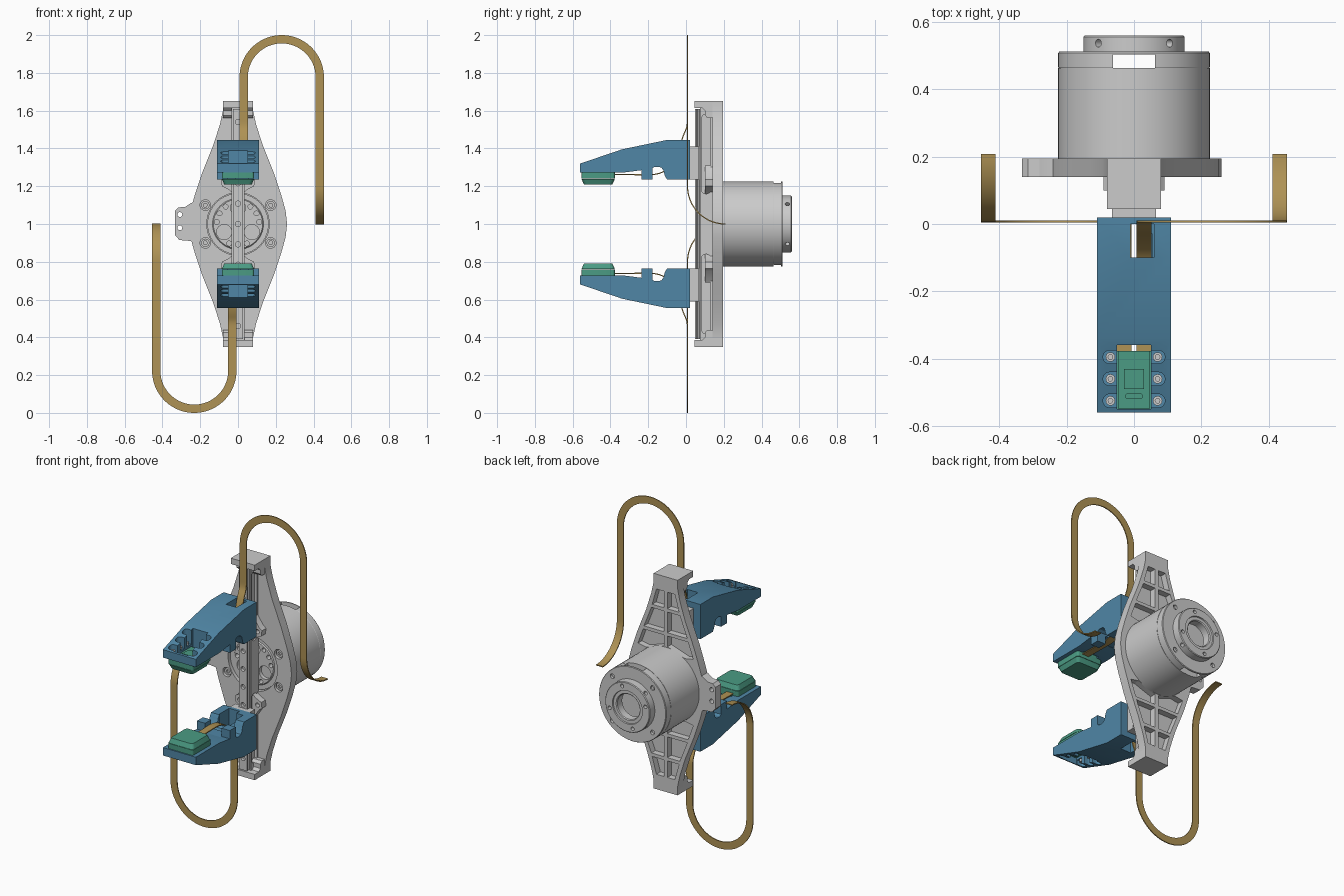
import bpy, bmesh
from math import sin, cos, pi, radians
from mathutils import Vector, Matrix
from mathutils.geometry import interpolate_bezier

if "Cube" in bpy.data.objects:
    bpy.data.objects.remove(bpy.data.objects["Cube"])


def material(name, col):
    m = bpy.data.materials.new(name)
    m.diffuse_color = (*col, 1)
    m.use_nodes = True
    m.node_tree.nodes["Principled BSDF"].inputs["Base Color"].default_value = m.diffuse_color
    return m


BLUE = material("blue", (0.08, 0.24, 0.38))
GREEN = material("green", (0.07, 0.33, 0.23))
GOLD = material("gold", (0.43, 0.29, 0.09))
HALF_TURN = Matrix.Translation((0, 0, 1)) @ Matrix.Rotation(pi, 4, 'Y') @ Matrix.Translation((0, 0, -1))


def finish(name, bm, mat=None):
    bmesh.ops.recalc_face_normals(bm, faces=bm.faces)
    me = bpy.data.meshes.new(name)
    bm.to_mesh(me)
    bm.free()
    if mat:
        me.materials.append(mat)
    ob = bpy.data.objects.new(name, me)
    bpy.context.collection.objects.link(ob)
    return ob


def prism(name, pts, axis, a, b, mat=None, taper=1.0, mid=(0, 0)):
    """Polygon extruded along an axis; taper scales the far end about mid."""
    put = {'x': lambda u, v, w: (w, u, v), 'y': lambda u, v, w: (u, w, v), 'z': lambda u, v, w: (u, v, w)}[axis]
    bm = bmesh.new()
    lo = [bm.verts.new(put(u, v, a)) for u, v in pts]
    hi = [bm.verts.new(put(mid[0] + (u - mid[0]) * taper, mid[1] + (v - mid[1]) * taper, b)) for u, v in pts]
    bm.faces.new(lo)
    bm.faces.new(hi[::-1])
    n = len(pts)
    for i in range(n):
        j = (i + 1) % n
        bm.faces.new((lo[i], lo[j], hi[j], hi[i]))
    return finish(name, bm, mat)


def box(name, x0, x1, y0, y1, z0, z1, mat=None):
    return prism(name, [(x0, y0), (x1, y0), (x1, y1), (x0, y1)], 'z', z0, z1, mat)


def cyl(name, axis, u, v, r, a, b, mat=None, n=24):
    return prism(name, [(u + r * cos(2 * pi * i / n), v + r * sin(2 * pi * i / n)) for i in range(n)], axis, a, b, mat)


def round_rect(x0, x1, y0, y1, r):
    out = []
    for cx, cy, s in ((x1 - r, y1 - r, 0), (x0 + r, y1 - r, 90), (x0 + r, y0 + r, 180), (x1 - r, y0 + r, 270)):
        out += [(cx + r * cos(radians(s + t)), cy + r * sin(radians(s + t))) for t in range(0, 91, 18)]
    return out


def lathe(name, prof, n=72):
    """Closed (radius, y) profile turned about the motor axis."""
    bm = bmesh.new()
    rings = [[bm.verts.new((r * cos(2 * pi * i / n), y, 1 + r * sin(2 * pi * i / n))) for r, y in prof] for i in range(n)]
    for i in range(n):
        p, q = rings[i], rings[(i + 1) % n]
        for k in range(len(prof)):
            l = (k + 1) % len(prof)
            bm.faces.new((p[k], p[l], q[l], q[k]))
    return finish(name, bm)


def cut(ob, *cutters):
    bpy.context.view_layer.objects.active = ob
    for c in cutters:
        m = ob.modifiers.new("cut", 'BOOLEAN')
        m.operation, m.solver, m.object = 'DIFFERENCE', 'EXACT', c
        bpy.ops.object.modifier_apply(modifier=m.name)
        bpy.data.objects.remove(c)


def twin(ob):
    c = ob.copy()
    c.data = ob.data.copy()
    c.data.transform(HALF_TURN)
    c.name = ob.name.replace("upper", "lower")
    bpy.context.collection.objects.link(c)
    return c


# base plate: diamond outline, back pockets, hub opening, screw bores
q = [(.08, .65), (.08, .60), (.095, .53), (.13, .42), (.19, .27), (.23, .15), (.252, .07), (.26, 0)]
right = q + [(x, -z) for x, z in q[-2::-1]]
plate = prism("base_plate", [(x, 1 + z) for x, z in right] + [(-x, 1 + z) for x, z in right[::-1]
              if True], 'y', .14, .195)
pockets = [[(.012, .565), (.06, .565), (.09, .46), (.012, .46)],
           [(.012, .44), (.095, .44), (.145, .315), (.012, .315)],
           [(.012, .295), (.15, .295), (.185, .2), (.13, .19), (.012, .23)]]
for p in pockets:
    for sx in (1, -1):
        for sz in (1, -1):
            cut(plate, prism("c", [(sx * x, 1 + sz * z) for x, z in p], 'y', .157, .25))
cut(plate, cyl("c", 'y', 0, 1, .165, .1, .3, n=64))
for sx in (1, -1):
    for z in (.9, 1.1):
        cut(plate, cyl("c", 'y', sx * .173, z, .028, .1, .165))
        cut(cyl("plate_screw", 'y', sx * .173, z, .022, .15, .17), cyl("c", 'y', sx * .173, z, .011, .1, .16, n=6))

# side ear with two holes
ear = prism("side_ear", [(-.2, .88), (-.25, .91), (-.31, .915), (-.333, .94), (-.333, 1.07), (-.315, 1.088),
                         (-.28, 1.09), (-.25, 1.11), (-.2, 1.13)], 'y', .14, .195)
cut(ear, cyl("c", 'y', -.308, 1.05, .013, .1, .3), cyl("c", 'y', -.308, .98, .013, .1, .3))

# hub disc in the plate opening
hub = lathe("hub_disc", [(.0005, .152), (.13, .152), (.135, .158), (.162, .158), (.162, .2), (.0005, .2)])
for i in range(3):
    a = pi / 2 + i * 2 * pi / 3
    cut(hub, cyl("c", 'y', .085 * cos(a), 1 + .085 * sin(a), .04, .1, .175))
    for d in (-.62, .62, pi / 3):
        cut(hub, cyl("c", 'y', .113 * cos(a + d), 1 + .113 * sin(a + d), .013, .1, .18, n=16))

# spine, rail and end stops
spine = box("rail_spine", -.035, .035, .075, .145, .37, 1.63)
for s in (1, -1):
    for lo, hi in ((1.16, 1.58), (.42, .84)):
        cut(spine, prism("c", round_rect(.083, .13, lo, hi, .02), 'x', s * .02, s * .06))
rail = prism("slide_rail", [(-.027, .047), (.027, .047), (.027, .056), (.02, .061), (.02, .068), (.027, .073),
                            (.027, .08), (-.027, .08), (-.027, .073), (-.02, .068), (-.02, .061), (-.027, .056)],
             'z', .39, 1.61)
for i in range(11):
    cut(rail, cyl("c", 'y', 0, .46 + i * .108, .014, .0, .065, n=16))
stop = prism("upper_end_stop", [(.045, 1.65), (.045, 1.615), (.085, 1.615), (.1, 1.60), (.1, 1.575), (.115, 1.56),
                                (.195, 1.56), (.195, 1.65)], 'x', -.08, .08)
boss = prism("upper_plate_boss", [(-.02, 1.155), (.02, 1.155), (.045, 1.18), (.085, 1.20), (.09, 1.235), (.07, 1.25),
                                  (.03, 1.31), (-.03, 1.31), (-.07, 1.25), (-.09, 1.235), (-.085, 1.20),
                                  (-.045, 1.18)], 'y', .1, .142)
for s in (1, -1):
    cut(boss, cyl("c", 'y', s * .06, 1.222, .013, .05, .125, n=16))

# motor: body, slotted rear ring, output flange
lathe("motor_body", [(.0005, .19), (.225, .19), (.225, .463), (.0005, .463)])
ring = lathe("motor_rear_ring", [(.18, .46), (.222, .46), (.225, .466), (.225, .508), (.222, .512), (.08, .512),
                                 (.08, .502), (.18, .502)])
cut(ring, box("c", -.062, .062, .464, .503, .7, 1.3))
flange = lathe("output_flange", [(.075, .503), (.15, .503), (.15, .556), (.146, .56), (.1, .56), (.098, .553),
                                 (.08, .553), (.075, .548)])
for i in range(4):
    a = pi / 4 + i * pi / 2
    cut(ring, cyl("c", 'y', .19 * cos(a), 1 + .19 * sin(a), .014, .495, .6, n=16))
    cut(flange, cyl("c", 'y', .125 * cos(a + .5), 1 + .125 * sin(a + .5), .011, .53, .6, n=16))
    side = cyl("c", 'z', 0, .537, .012, .125, .2, n=16)
    side.data.transform(Matrix.Translation((0, 0, 1)) @ Matrix.Rotation(a, 4, 'Y'))
    cut(flange, side)

# upper finger with cable channel and sensor pocket
finger = prism("upper_finger", [(.02, 1.445), (-.1, 1.445), (-.34, 1.395), (-.56, 1.32), (-.56, 1.272), (-.335, 1.272),
                                (-.235, 1.285), (-.235, 1.235), (-.178, 1.235), (-.178, 1.295), (-.165, 1.303),
                                (-.145, 1.303), (-.13, 1.298), (-.12, 1.285), (-.112, 1.255), (-.1, 1.235),
                                (.02, 1.235)], 'x', -.11, .11, BLUE)
cut(finger, box("c", -.01, .06, -.1, 0, 1.2, 1.5), box("c", -.055, .055, -.25, -.03, 1.2, 1.285),
    box("c", -.05, .05, -.55, -.36, 1.2, 1.5))
screws = []
for s in (1, -1):
    for y in (-.395, -.46, -.525):
        cut(finger, prism("c", round_rect(min(s * .03, s * .092), max(s * .03, s * .092), y - .02, y + .02, .0195),
                          'z', 1.297, 1.5))
        screw = cyl("upper_sensor_screw", 'z', s * .07, y, .014, 1.29, 1.312)
        cut(screw, cyl("c", 'z', s * .07, y, .007, 1.304, 1.4, n=6))
        screws.append(screw)

# sensor pad
base = prism("upper_sensor_base", round_rect(-.085, .085, -.553, -.377, .012), 'z', 1.24, 1.273, GREEN)
pad = prism("upper_sensor_pad", round_rect(-.085, .085, -.553, -.377, .02), 'z', 1.238, 1.21, GREEN, .86, (0, -.465))
board = box("upper_sensor_board", -.048, .048, -.548, -.377, 1.27, 1.285, GREEN)
chip = box("upper_sensor_chip", -.03, .03, -.49, -.43, 1.28, 1.291, GREEN)
plug = prism("upper_sensor_plug", round_rect(-.025, .025, -.52, -.503, .006), 'z', 1.28, 1.295, GREEN)

# carriage on the rail
carriage = prism("upper_carriage", [(-.065, .018), (.065, .018), (.065, .07), (.03, .07), (.03, .045), (-.03, .045),
                                    (-.03, .07), (-.065, .07)], 'z', 1.235, 1.41)

# ribbon cable: from the pad, up through the finger, over the arch, down and back
path = []
curves = [[(-.40, 1.262), (-.33, 1.264), (-.27, 1.26), (-.2, 1.26)],
          [(-.2, 1.26), (-.06, 1.262), (-.045, 1.36), (-.02, 1.45)],
          [(-.02, 1.45), (-.005, 1.50), (.008, 1.5), (.008, 1.55)]]
for k, c in enumerate(curves):
    pts = interpolate_bezier(*[Vector((.03, y, z)) for y, z in c], 13)
    path += [(p, Vector((-1, 0, 0))) for p in pts[(k > 0):]]
for i in range(41):
    a = pi * (1 - i / 40)
    w = Vector((cos(a), 0, sin(a)))
    path.append((Vector((.2315, .008, 1.7765)) + w * .2015, w))
for i in range(19):
    a = pi + i / 18 * pi / 2
    path.append((Vector((.433, .208 + .2 * cos(a), 1.2 + .2 * sin(a))), Vector((1, 0, 0))))
bm = bmesh.new()
rows = []
for i, (p, w) in enumerate(path):
    t = path[min(i + 1, len(path) - 1)][0] - path[max(i - 1, 0)][0]
    n = t.cross(w).normalized() * .003
    w = w * .022
    rows.append([bm.verts.new(p + d) for d in (w + n, w - n, -w - n, n - w)])
for a, b in zip(rows, rows[1:]):
    for k in range(4):
        bm.faces.new((a[k], a[(k + 1) % 4], b[(k + 1) % 4], b[k]))
bm.faces.new(rows[0])
bm.faces.new(rows[-1][::-1])
cable = finish("upper_ribbon_cable", bm, GOLD)

# the lower half repeats the upper one, turned half round
for ob in [stop, boss, finger, base, pad, board, chip, plug, carriage, cable] + screws:
    twin(ob)

bpy.ops.object.select_all(action='SELECT')
bpy.ops.object.shade_smooth_by_angle(angle=radians(25))
